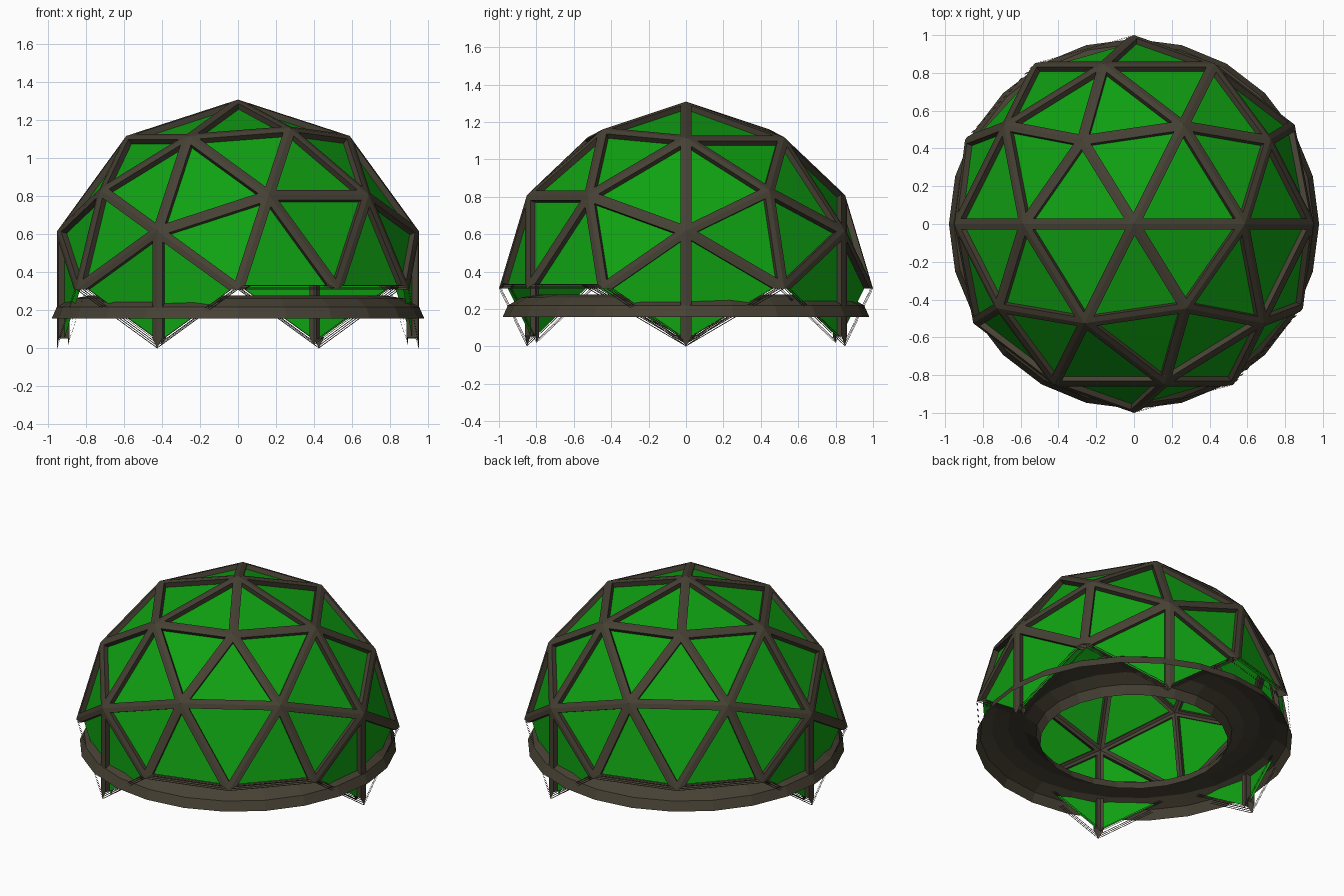
import bpy, bmesh, math
from mathutils import Matrix, Vector

if "Cube" in bpy.data.objects:
    bpy.data.objects.remove(bpy.data.objects["Cube"])

CENTRE = Vector((0, 0, 0.309))
INSET, DEPTH, RECESS = 0.03, 0.06, 0.032


def material(name, rgb):
    m = bpy.data.materials.new(name)
    m.diffuse_color = (*rgb, 1)
    m.use_nodes = True
    m.node_tree.nodes["Principled BSDF"].inputs["Base Color"].default_value = m.diffuse_color
    return m


green = material("green_panel", (0.005, 0.36, 0.006))
brown = material("dark_brown_frame", (0.062, 0.052, 0.034))


def make_object(name, polys, mat):
    """Build a flat-shaded object from a list of polygons."""
    bm = bmesh.new()
    for poly in polys:
        bm.faces.new([bm.verts.new(p) for p in poly])
    bmesh.ops.remove_doubles(bm, verts=bm.verts, dist=0.0002)
    me = bpy.data.meshes.new(name)
    bm.to_mesh(me)
    bm.free()
    me.materials.append(mat)
    ob = bpy.data.objects.new(name, me)
    bpy.context.collection.objects.link(ob)
    return ob


# Geodesic sphere turned on its side, lower cap removed
geo = bmesh.new()
bmesh.ops.create_icosphere(geo, subdivisions=2, radius=1,
                           matrix=Matrix.Rotation(math.pi / 2, 4, 'X'))
low = [f for f in geo.faces if min(v.co.z for v in f.verts) < -0.32]
bmesh.ops.delete(geo, geom=low, context='FACES')

struts, panels, slivers = [], [], []
for f in geo.faces:
    f.normal_update()
    n = f.normal.copy()
    if n.dot(f.calc_center_median()) < 0:
        n = -n
    loops = list(f.loops)
    outer = [l.vert.co.copy() for l in loops]
    a, b, c = outer
    la, lb, lc = (b - c).length, (c - a).length, (a - b).length
    incentre = (a * la + b * lb + c * lc) / (la + lb + lc)
    inradius = (b - a).cross(c - a).length / (la + lb + lc)
    k = INSET / inradius
    inset = [p.lerp(incentre, k) + CENTRE for p in outer]
    inner_ridge = [p * (1 - DEPTH) + CENTRE for p in outer]
    outer = [p + CENTRE for p in outer]
    inner = [p - n * DEPTH for p in inset]
    # Recessed panel, slightly tucked into the strut walls
    panels.append([p - n * RECESS for p in inset])
    for i, l in enumerate(loops):
        j = (i + 1) % 3
        if l.edge.is_boundary:
            # Open lower rim: only thin needles along the edge
            for s in (0.0, 0.35, 0.7):
                for o, q in ((outer, inset), (inner_ridge, inner)):
                    slivers.append([o[i].lerp(q[i], s), o[j].lerp(q[j], s),
                                    o[j].lerp(q[j], s + 0.14), o[i].lerp(q[i], s + 0.14)])
        else:
            struts.append([outer[i], outer[j], inset[j], inset[i]])
            struts.append([inset[i], inset[j], inner[j], inner[i]])
            struts.append([inner[i], inner[j], inner_ridge[j], inner_ridge[i]])
geo.free()

make_object("dome_struts", struts, brown)
make_object("dome_panels", panels, green)
make_object("lower_rim_needles", slivers, brown)

# Base ring: flattened upper half of a torus, open underneath
SEG = 24
profile = [(0.78 + 0.2 * math.cos(math.pi * i / 6), 0.158 + 0.12 * math.sin(math.pi * i / 6))
           for i in range(7)]


def ring_point(i, j):
    r, z = profile[j]
    t = 2 * math.pi * i / SEG
    return (r * math.cos(t), r * math.sin(t), z)


ring = [[ring_point(i, j), ring_point(i + 1, j), ring_point(i + 1, j + 1), ring_point(i, j + 1)]
        for i in range(SEG) for j in range(6)]
make_object("base_ring", ring, brown)
